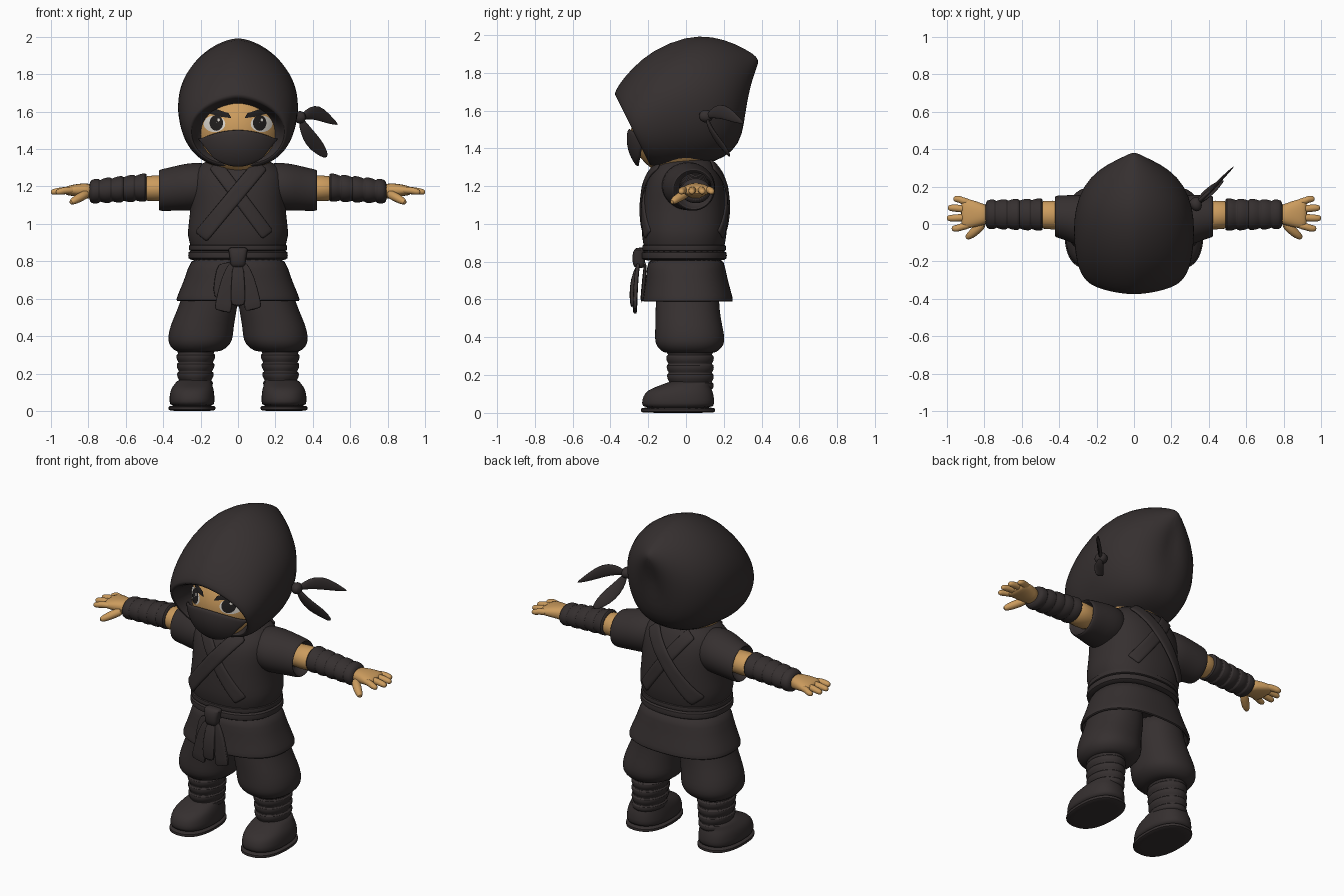
import bpy, bmesh, math
from mathutils import Vector

if "Cube" in bpy.data.objects:
    bpy.data.objects.remove(bpy.data.objects["Cube"])


def material(name, rgb):
    mat = bpy.data.materials.new(name)
    mat.use_nodes = True
    mat.diffuse_color = (*rgb, 1)
    mat.node_tree.nodes["Principled BSDF"].inputs["Base Color"].default_value = (*rgb, 1)
    return mat


CLOTH = material("dark cloth", (0.036, 0.029, 0.029))
SKIN = material("tan skin", (0.60, 0.33, 0.11))
WHITE = material("eye white", (0.72, 0.68, 0.62))
BLACK = material("iris black", (0.015, 0.013, 0.013))


def finish(name, bm, mat, subdivide=1, thickness=0):
    bmesh.ops.recalc_face_normals(bm, faces=bm.faces)
    mesh = bpy.data.meshes.new(name)
    bm.to_mesh(mesh)
    bm.free()
    mesh.materials.append(mat)
    obj = bpy.data.objects.new(name, mesh)
    bpy.context.collection.objects.link(obj)
    if thickness:
        mod = obj.modifiers.new("thickness", "SOLIDIFY")
        mod.thickness, mod.offset = thickness, 0
    if subdivide:
        mod = obj.modifiers.new("smoothing", "SUBSURF")
        mod.levels = mod.render_levels = subdivide
    bpy.context.view_layer.objects.active = obj
    obj.select_set(True)
    bpy.ops.object.shade_smooth_by_angle(angle=math.radians(50))
    obj.select_set(False)
    return obj


def skin_rings(name, rings, mat, closed=True, caps=True, **options):
    """Bridge rows of points into one surface."""
    bm = bmesh.new()
    rows = [[bm.verts.new(p) for p in ring] for ring in rings]
    count = len(rows[0])
    for a, b in zip(rows, rows[1:]):
        for i in range(count if closed else count - 1):
            j = (i + 1) % count
            bm.faces.new((a[i], a[j], b[j], b[i]))
    if caps:
        bm.faces.new(rows[0])
        bm.faces.new(rows[-1])
    return finish(name, bm, mat, **options)


def curved(value, power):
    return math.copysign(abs(value) ** (2 / power), value)


def sweep(name, rows, mat, axis=None, up=(0, 1, 0), n=28, power=2, **options):
    """Rows are x, y, z, half width, half depth."""
    axis = Vector(axis or Vector(rows[-1][:3]) - Vector(rows[0][:3])).normalized()
    v = Vector(up)
    v = (v - axis * v.dot(axis)).normalized()
    u = v.cross(axis)
    angles = [math.tau * i / n for i in range(n)]
    rings = [[Vector((x, y, z)) + u * ru * curved(math.cos(a), power)
              + v * rv * curved(math.sin(a), power) for a in angles]
             for x, y, z, ru, rv in rows]
    return skin_rings(name, rings, mat, **options)


def upright(name, rows, mat, side=1, **options):
    """Rows are z, centre x, centre y, half width, half depth."""
    return sweep(name, [(side * x, y, z, rx, ry) for z, x, y, rx, ry in rows],
                 mat, (0, 0, 1), **options)


def sideways(name, rows, mat, side, **options):
    return sweep(name, [(side * x, y, z, ry, rz) for x, y, z, ry, rz in rows],
                 mat, (1, 0, 0), (0, 0, 1), **options)


def wrapped(start, end, turns, lip=0.01):
    """Rows for a bandage whose turns overlap like steps."""
    rows = []
    for i in range(turns):
        for f, extra in ((0.04, 0), (0.1, lip), (0.6, lip), (0.96, 0)):
            t = (i + f) / turns
            row = [a + (b - a) * t for a, b in zip(start, end)]
            rows.append((*row[:3], row[3] + extra, row[4] + extra))
    return rows


# Hood: rows are top y, top z, bottom y, bottom z, half width, from recess to back tip
HOOD = [(-.14, 1.64, -.10, 1.36, .20), (-.30, 1.65, -.18, 1.34, .232),
        (-.375, 1.675, -.195, 1.315, .25), (-.38, 1.69, -.185, 1.305, .262),
        (-.355, 1.74, -.165, 1.30, .285), (-.29, 1.82, -.11, 1.295, .307),
        (-.18, 1.92, -.05, 1.30, .32), (0, 1.995, .04, 1.305, .325),
        (.14, 1.995, .15, 1.325, .30), (.26, 1.955, .25, 1.38, .235),
        (.34, 1.91, .30, 1.47, .14), (.375, 1.885, .315, 1.6, .07),
        (.388, 1.85, .33, 1.72, .025)]


def hood_ring(top_y, top_z, low_y, low_z, width, n=40):
    ring = []
    for i in range(n):
        a = math.tau * i / n
        blend, s = (1 + math.cos(a)) / 2, math.sin(a)
        bulge = math.copysign(abs(s) ** (1.2 if blend > .5 else .8), s)
        ring.append((width * bulge, low_y + (top_y - low_y) * blend,
                     low_z + (top_z - low_z) * blend))
    return ring


skin_rings("hood", [hood_ring(*row) for row in HOOD], CLOTH)

# Face
FACE_Y, FACE_Z, FACE_R = -.04, 1.5, (.235, .25, .25)
bm = bmesh.new()
bmesh.ops.create_uvsphere(bm, u_segments=40, v_segments=24, radius=1)
bmesh.ops.scale(bm, vec=FACE_R, verts=bm.verts)
bmesh.ops.translate(bm, vec=(0, FACE_Y, FACE_Z), verts=bm.verts)
finish("face", bm, SKIN, subdivide=0)


def face_patch(name, outline, mat, lift):
    """Thin painted shape laid over the curved face."""
    cx = sum(p[0] for p in outline) / len(outline)
    cz = sum(p[1] for p in outline) / len(outline)
    rings = []
    for scale in (1, .75, .5, .25, .03):
        ring = []
        for px, pz in outline:
            x, z = cx + (px - cx) * scale, cz + (pz - cz) * scale
            depth = 1 - (x / FACE_R[0]) ** 2 - ((z - FACE_Z) / FACE_R[2]) ** 2
            ring.append((x, FACE_Y - lift - FACE_R[1] * math.sqrt(max(depth, 0)), z))
        rings.append(ring)
    skin_rings(name, rings, mat, caps=False, subdivide=0)


def oval(cx, cz, rx, rz, n=24):
    return [(cx + rx * math.cos(math.tau * i / n), cz + rz * math.sin(math.tau * i / n))
            for i in range(n)]


BROW = [(.035, 1.565), (.05, 1.592), (.10, 1.608), (.17, 1.638), (.195, 1.622),
        (.16, 1.592), (.10, 1.574)]
for side, label in ((1, "left"), (-1, "right")):
    face_patch(label + "_eye_white", oval(side * .126, 1.535, .058, .044), WHITE, .003)
    face_patch(label + "_iris", oval(side * .116, 1.54, .036, .042), BLACK, .006)
    face_patch(label + "_eye_glint", oval(side * .116 + .012, 1.556, .007, .008), WHITE, .008)
    face_patch(label + "_eyebrow", [(side * x, z) for x, z in BROW], BLACK, .009)

# Mask over nose and mouth
rows = []
for j in range(9):
    v, row = j / 8, []
    for i in range(21):
        u = i / 10 - 1
        x = .215 * u * (.6 + .4 * v)
        low = 1.305 + .05 * u * u
        z = low + (1.503 - .045 * min(1, 1.2 * u * u) - low) * v
        depth = 1 - (x / .26) ** 2 - ((z - 1.45) / .24) ** 2
        row.append((x, -.035 - .27 * math.sqrt(max(depth, 0)), z))
    rows.append(row)
skin_rings("face_mask", rows, CLOTH, closed=False, caps=False, thickness=.018)

# Knot and two tails on the left of the hood
sweep("hood_knot", [(.30, .10, 1.57, .02, .02), (.32, .10, 1.57, .035, .04),
                    (.345, .11, 1.57, .035, .04), (.36, .12, 1.57, .015, .02)], CLOTH, n=14)
sweep("upper_hood_tail", [(.335, .11, 1.57, .012, .015), (.38, .15, 1.595, .012, .035),
                          (.43, .20, 1.595, .01, .042), (.48, .255, 1.565, .008, .03),
                          (.537, .31, 1.53, .003, .003)], CLOTH, up=(0, 0, 1), n=14)
sweep("lower_hood_tail", [(.335, .11, 1.56, .015, .012), (.36, .13, 1.50, .032, .011),
                          (.40, .17, 1.44, .043, .01), (.44, .21, 1.395, .034, .008),
                          (.475, .235, 1.355, .012, .004)], CLOTH, n=14)

# Tunic body
TORSO = [(.80, 0, -.01, .245, .20), (.88, 0, -.01, .25, .212), (.93, 0, -.01, .272, .225),
         (1.0, 0, -.008, .265, .226), (1.1, 0, -.006, .252, .222), (1.2, 0, -.006, .258, .21),
         (1.27, 0, -.006, .25, .185), (1.32, 0, 0, .205, .15), (1.36, 0, 0, .12, .12)]
upright("tunic_body", TORSO, CLOTH, power=2.3, n=36)


def torso_y(x, z, facing, lift):
    for low, high in zip(TORSO, TORSO[1:]):
        if z <= high[0]:
            break
    t = min(1, max(0, (z - low[0]) / (high[0] - low[0])))
    cy, rx, ry = (low[k] + (high[k] - low[k]) * t for k in (2, 3, 4))
    edge = max(0, 1 - min(1, abs(x) / rx) ** 2.3) ** (1 / 2.3)
    return cy + facing * (ry * edge + lift)


def lapel(name, start, end, width, facing, lift):
    direction = (Vector(end) - Vector(start)).normalized()
    across = Vector((-direction.y, direction.x)) * width / 2
    rows = []
    for i in range(19):
        mid = Vector(start).lerp(Vector(end), i / 18)
        points = [mid + across * k for k in (-1, -.4, .4, 1)]
        rows.append([(p.x, torso_y(p.x, p.y, facing, lift), p.y) for p in points])
    skin_rings(name, rows, CLOTH, closed=False, caps=False, thickness=.016)


for facing, label in ((-1, "front"), (1, "back")):
    lapel(label + "_under_lapel", (-.125, 1.32), (.16, .94), .075, facing, .001)
    lapel(label + "_over_lapel", (.125, 1.32), (-.20, .93), .085, facing, .011)

# Skirt of the tunic with a hollow hem, and the front overlap
upright("tunic_skirt", [(.84, 0, 0, .245, .20), (.76, 0, 0, .268, .208), (.68, 0, .006, .297, .222),
                        (.61, 0, .01, .328, .238), (.59, 0, .01, .332, .24), (.585, 0, .01, .32, .23),
                        (.60, 0, .01, .305, .215), (.70, 0, .01, .26, .19)], CLOTH, power=2.4, n=36)
sweep("skirt_overlap", [(-.04, -.215, .80, .07, .008), (-.05, -.222, .70, .075, .01),
                        (-.06, -.235, .58, .085, .01)], CLOTH, n=20, power=5)

# Belt, knot and hanging ends
for name, low, high, grow in (("lower_belt", .805, .86, .004), ("upper_belt", .85, .895, 0)):
    upright(name, [(low, 0, -.01, .25, .205), (low + .005, 0, -.01, .264 + grow, .224 + grow),
                   (high - .005, 0, -.01, .264 + grow, .224 + grow), (high, 0, -.01, .25, .205)],
            CLOTH, power=2.3, n=36)
upright("belt_knot", [(.765, 0, -.245, .03, .02), (.78, 0, -.25, .042, .032),
                      (.83, 0, -.25, .045, .036), (.865, 0, -.245, .055, .032),
                      (.875, 0, -.24, .045, .02)], CLOTH, n=16, power=3)
for side, label, drop in ((1, "left", .54), (-1, "right", .53)):
    sweep(label + "_belt_end", [(side * .02, -.25, .80, .02, .01), (side * .055, -.265, .72, .034, .012),
                                (side * .08, -.27, drop + .02, .047, .012),
                                (side * .082, -.27, drop, .046, .01)], CLOTH, n=16, power=5)
sweep("middle_belt_end", [(0, -.25, .79, .03, .01), (0, -.282, .71, .034, .012),
                          (0, -.29, .62, .04, .011), (0, -.285, .555, .038, .009)],
      CLOTH, n=16, power=5)

for side, label in ((1, "left"), (-1, "right")):
    # Arm: sleeve, bare elbow, bandage, hand
    sideways(label + "_sleeve", [(.12, .005, 1.21, .12, .115), (.23, .01, 1.20, .145, .13),
                                 (.30, .02, 1.195, .135, .124), (.37, .035, 1.185, .12, .116),
                                 (.415, .04, 1.18, .113, .112), (.425, .04, 1.18, .106, .105),
                                 (.415, .04, 1.18, .095, .095), (.36, .04, 1.18, .08, .08)], CLOTH, side)
    sideways(label + "_elbow", [(.33, .045, 1.19, .075, .068), (.44, .048, 1.19, .078, .07),
                                (.53, .05, 1.19, .076, .068)], SKIN, side)
    sideways(label + "_arm_bandage", wrapped((.485, .05, 1.196, .079, .068),
                                             (.80, .052, 1.172, .07, .056), 5, .009), CLOTH, side)
    sideways(label + "_palm", [(.77, .05, 1.172, .05, .042), (.82, .052, 1.178, .06, .04),
                               (.87, .055, 1.18, .078, .033), (.91, .055, 1.178, .08, .026),
                               (.925, .055, 1.176, .07, .018)], SKIN, side, n=20, power=2.4)
    for finger, y, spread, tip in (("index", -.006, -.018, .975), ("middle", .036, -.005, 1.0),
                                   ("ring", .078, .008, .995), ("little", .116, .018, .965)):
        rows = [(.87, y, 1.18, .018, .018), (.92, y + spread * .4, 1.18, .021, .02),
                (tip - .03, y + spread, 1.174, .02, .019), (tip - .006, y + spread, 1.17, .016, .015),
                (tip, y + spread, 1.17, .008, .007)]
        sideways(label + "_" + finger + "_finger", rows, SKIN, side, n=12)
    thumb = [(.80, .01, 1.165, .025, .024), (.84, -.03, 1.145, .026, .025),
             (.875, -.06, 1.125, .023, .022), (.898, -.078, 1.112, .012, .012)]
    sweep(label + "_thumb", [(side * row[0], *row[1:]) for row in thumb], SKIN, up=(0, 0, 1), n=12)

    # Leg: baggy trouser, bandaged shin, shoe
    upright(label + "_trouser", [(.72, .14, .01, .13, .16), (.62, .147, .008, .15, .168),
                                 (.54, .165, .008, .16, .17), (.46, .192, .015, .17, .178),
                                 (.40, .2, .02, .175, .186), (.36, .205, .02, .168, .182),
                                 (.33, .21, .02, .14, .155), (.315, .215, .02, .11, .13),
                                 (.32, .22, .02, .06, .08)], CLOTH, side, power=2.2)
    upright(label + "_shin_bandage", wrapped((.355, .224, .02, .098, .118),
                                             (.115, .23, .025, .083, .112), 5, .011), CLOTH, side)
    upright(label + "_shoe", [(.02, .246, -.042, .118, .188), (.05, .246, -.042, .122, .194),
                              (.09, .246, -.04, .12, .188), (.12, .244, -.032, .113, .172),
                              (.14, .24, -.012, .102, .142), (.16, .236, .018, .092, .118),
                              (.17, .234, .024, .07, .1)], CLOTH, side, power=2.4)
    upright(label + "_sole", [(0, .246, -.042, .115, .188), (.004, .246, -.042, .126, .198),
                              (.024, .246, -.042, .128, .199), (.03, .246, -.042, .115, .188)],
            CLOTH, side, power=2.4)
